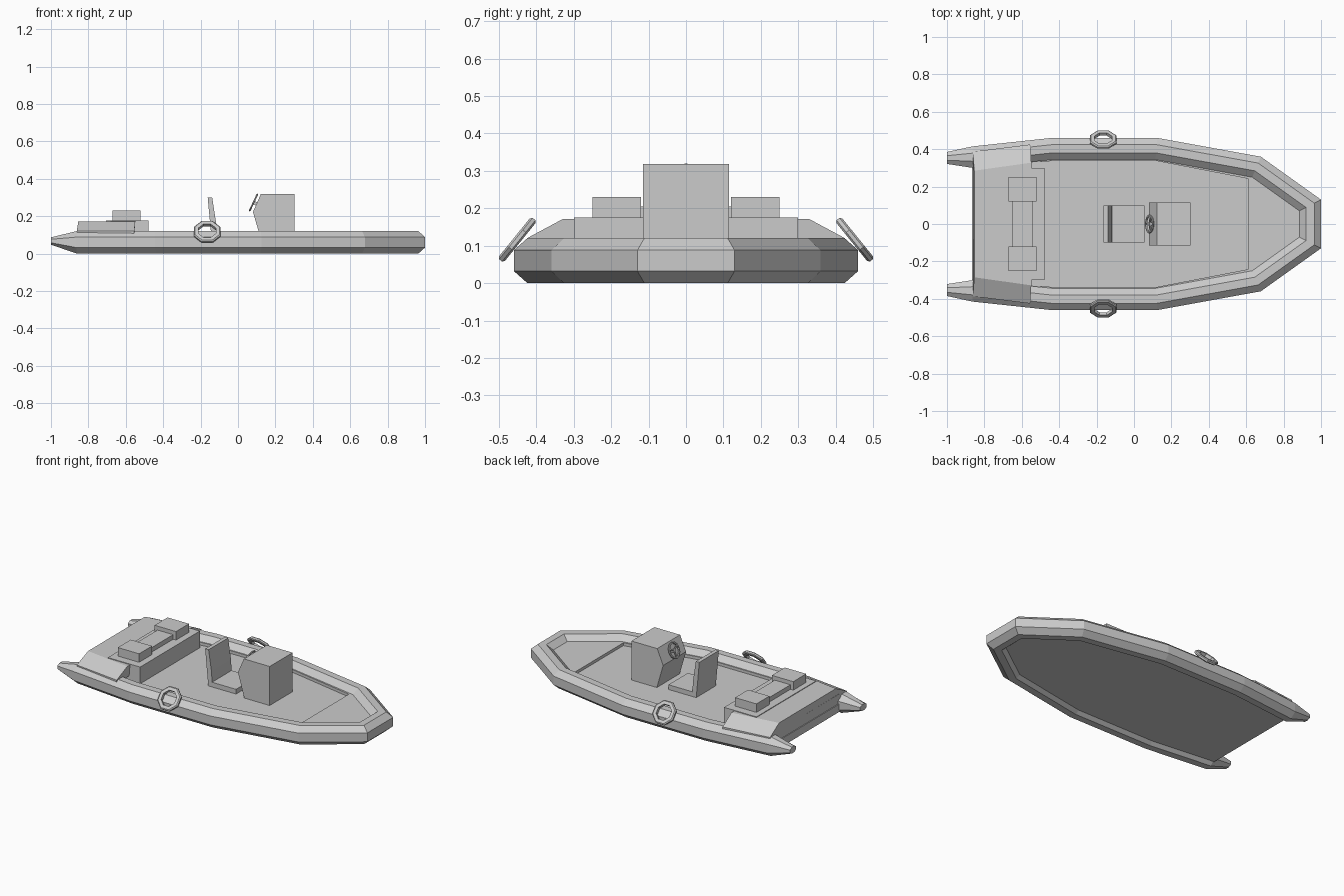
import bpy, bmesh, math
from mathutils import Vector, Matrix

if "Cube" in bpy.data.objects:
    bpy.data.objects.remove(bpy.data.objects["Cube"])


def finish(name, bm):
    bmesh.ops.remove_doubles(bm, verts=bm.verts, dist=1e-5)
    bmesh.ops.recalc_face_normals(bm, faces=bm.faces)
    me = bpy.data.meshes.new(name)
    bm.to_mesh(me)
    bm.free()
    ob = bpy.data.objects.new(name, me)
    bpy.context.collection.objects.link(ob)
    return ob


def loft(name, rings, caps=True, loop=False):
    """Skin a list of matching cross-sections."""
    bm = bmesh.new()
    vs = [[bm.verts.new(p) for p in r] for r in rings]
    n = len(vs[0])
    pairs = list(zip(vs, vs[1:])) + ([(vs[-1], vs[0])] if loop else [])
    for a, b in pairs:
        for i in range(n):
            j = (i + 1) % n
            bm.faces.new((a[i], a[j], b[j], b[i]))
    if caps and not loop:
        bm.faces.new(vs[0])
        bm.faces.new(vs[-1])
    return finish(name, bm)


def slab(name, outline, z0, z1):
    return loft(name, [[(x, y, z) for x, y in outline] for z in (z0, z1)])


def side_prism(name, profile, half):
    return loft(name, [[(x, y, z) for x, z in profile] for y in (-half, half)])


def box(name, x0, x1, y0, y1, z0, z1):
    return slab(name, [(x0, y0), (x1, y0), (x1, y1), (x0, y1)], z0, z1)


def mirrored(half):
    return half + [(x, -y) for x, y in reversed(half)]


def ring(name, r0, r1, thick, n, matrix, turn=0.0):
    """Flat polygonal ring with a bevelled outer rim."""
    t, m = thick / 2, (r1 - r0) * 0.25
    section = [(r0, -t), (r1 - m, -t), (r1, -t / 2), (r1, t / 2), (r1 - m, t), (r0, t)]
    rings = []
    for k in range(n):
        a = turn + math.tau * k / n
        rings.append([matrix @ Vector((r * math.cos(a), r * math.sin(a), h))
                      for r, h in section])
    return loft(name, rings, loop=True)


# Inflatable tube: octagonal section mitred along a U-shaped path
path = mirrored([(-1, 0.353), (-0.86, 0.357), (-0.44, 0.402), (0.12, 0.402),
                 (0.655, 0.305), (0.942, 0.1)])
section = [(0.058, -0.028), (0.058, 0.028), (0.022, 0.06), (-0.022, 0.06),
           (-0.058, 0.028), (-0.058, -0.028), (-0.022, -0.06), (0.022, -0.06)]
pts = [Vector(p) for p in path]
rings = []
for i, p in enumerate(pts):
    dirs = []
    if i > 0:
        dirs.append((p - pts[i - 1]).normalized())
    if i < len(pts) - 1:
        dirs.append((pts[i + 1] - p).normalized())
    norms = [Vector((-d.y, d.x)) for d in dirs]
    m = sum(norms, Vector((0, 0))).normalized()
    m /= m.dot(norms[0])
    end = i in (0, len(pts) - 1)
    sy, sz, cz = (0.55, 0.33, 0.067) if end else (1, 1, 0.06)
    rings.append([(p.x + m.x * u * sy, p.y + m.y * u * sy, cz + w * sz)
                  for u, w in section])
loft("inflatable_tube", rings)

# Hull floor, and the raised ledge and bow deck around it
outer = [(-0.44, 0.4), (0.12, 0.4), (0.655, 0.305), (0.942, 0.1)]
slab("hull_floor", mirrored([(-0.865, 0.355)] + outer), 0.02, 0.07)
slab("bow_deck", mirrored([(0.61, 0.242), (0.12, 0.337), (-0.44, 0.337),
                           (-0.5, 0.33), (-0.5, 0.39)] + outer), 0.03, 0.088)

# Stern deck with sloping wings resting on the tubes
def deck_section(x, shift, yo, yi):
    half = [(yo, 0.1), (yo, 0.12), (yi, 0.172)]
    prof = half + [(-y, z) for y, z in reversed(half)]
    return [(x + (shift if z > 0.15 else 0), y, z) for y, z in prof]

loft("stern_deck", [deck_section(-0.862, 0.008, 0.387, 0.285),
                    deck_section(-0.555, 0.006, 0.425, 0.328)])
box("transom", -0.86, -0.72, -0.31, 0.31, 0.05, 0.13)

# Rear bench with two lockers joined by a low cover
box("rear_bench", -0.705, -0.478, -0.3, 0.3, 0.06, 0.176)
box("bench_cover", -0.65, -0.54, -0.12, 0.12, 0.17, 0.205)
for s, side in ((1, "left"), (-1, "right")):
    box(side + "_locker", -0.67, -0.52, min(s * 0.12, s * 0.25),
        max(s * 0.12, s * 0.25), 0.17, 0.23)

# Steering console
side_prism("console", [(0.125, 0.068), (0.303, 0.068), (0.303, 0.318),
                       (0.122, 0.318), (0.08, 0.222)], 0.115)

# Driver seat: cushion and raked back
side_prism("seat_cushion", [(-0.14, 0.068), (0.055, 0.068), (0.055, 0.1), (-0.14, 0.1)], 0.098)
side_prism("seat_back", [(-0.14, 0.068), (-0.112, 0.068), (-0.118, 0.17),
                         (-0.138, 0.3), (-0.162, 0.3), (-0.15, 0.17)], 0.098)

# Steering wheel: rim, three spokes and column, tilted with the console face
axis = Vector((-0.09, 0, 0.042)).normalized()
up = Vector((0.042, 0, 0.09)).normalized()
wheel = Matrix.Translation((0.083, 0, 0.273)) @ Matrix((
    up, axis.cross(up), axis)).transposed().to_4x4()
ring("wheel_rim", 0.04, 0.051, 0.009, 12, wheel)


def wheel_box(name, size, centre, turn=0.0):
    bm = bmesh.new()
    bmesh.ops.create_cube(bm, size=1, matrix=wheel @ Matrix.Rotation(turn, 4, 'Z')
                          @ Matrix.Translation(centre) @ Matrix.Diagonal((*size, 1)))
    return finish(name, bm)


for k in range(3):
    wheel_box("wheel_spoke_%d" % (k + 1), (0.042, 0.008, 0.006), (0.021, 0, 0),
              math.pi + math.tau * k / 3)
wheel_box("wheel_column", (0.018, 0.018, 0.03), (0, 0, -0.011))

# Life rings leaning on both tubes
for s, side in ((1, "left"), (-1, "right")):
    m = Matrix.Translation((-0.165, s * 0.451, 0.116)) @ Matrix.Rotation(
        -s * math.radians(51), 4, 'X')
    ring(side + "_life_ring", 0.05, 0.077, 0.02, 8, m, math.pi / 8)
